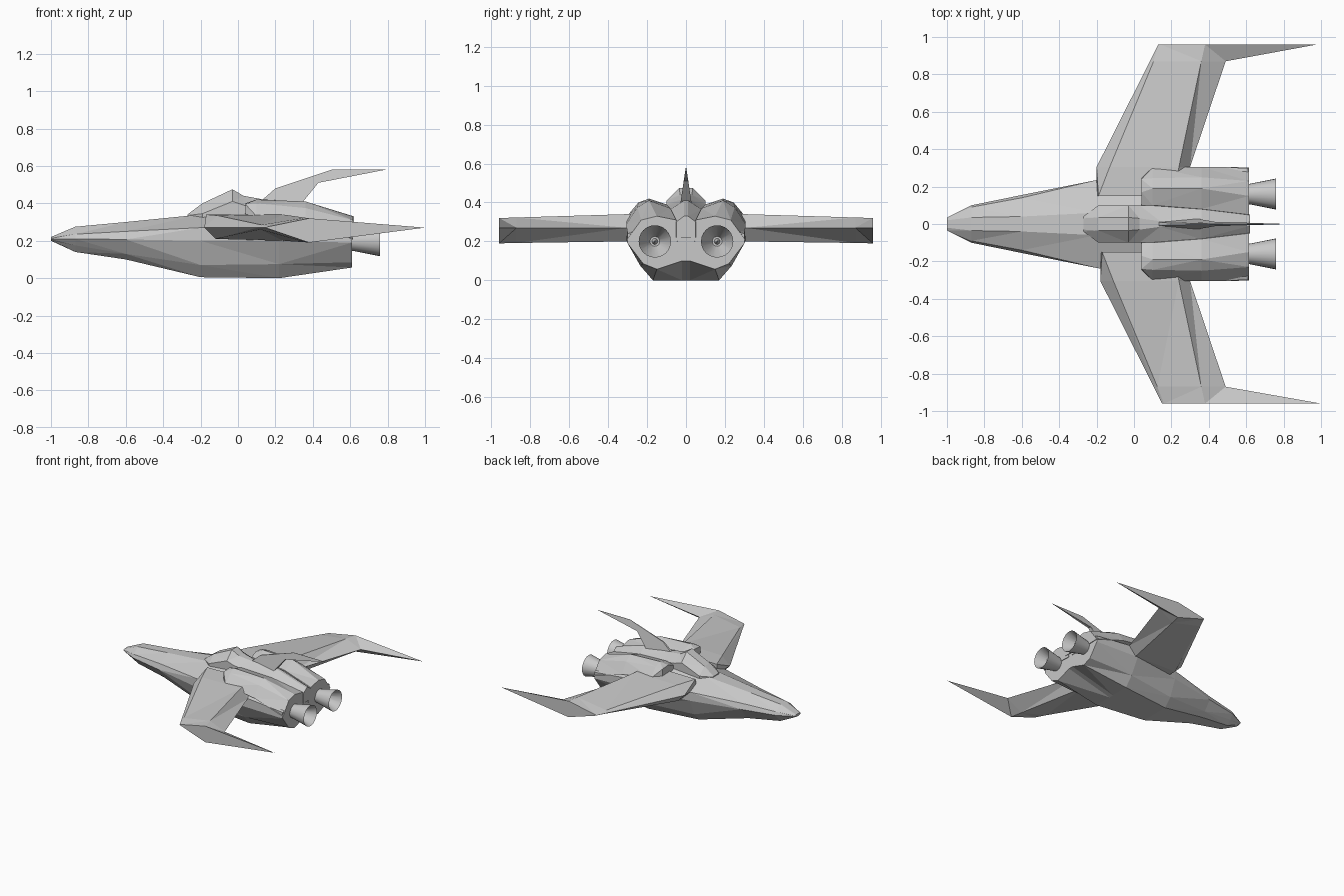
import bpy, bmesh, math

cube = bpy.data.objects.get("Cube")
if cube:
    bpy.data.objects.remove(cube, do_unlink=True)

grey = bpy.data.materials.new("hull grey")
grey.use_nodes = True
grey.diffuse_color = (0.58, 0.58, 0.58, 1)
grey.node_tree.nodes["Principled BSDF"].inputs["Base Color"].default_value = grey.diffuse_color


def loft(name, rings):
    """Skin a list of closed rings of 3D points and cap both ends."""
    bm = bmesh.new()
    loops = [[bm.verts.new(p) for p in ring] for ring in rings]
    n = len(loops[0])
    for a, b in zip(loops, loops[1:]):
        for i in range(n):
            j = (i + 1) % n
            bm.faces.new((a[i], a[j], b[j], b[i]))
    bm.faces.new(loops[0])
    bm.faces.new(loops[-1])
    bmesh.ops.triangulate(bm, faces=[f for f in bm.faces if len(f.verts) == 4])
    bmesh.ops.recalc_face_normals(bm, faces=bm.faces)
    mesh = bpy.data.meshes.new(name)
    bm.to_mesh(mesh)
    bm.free()
    mesh.materials.append(grey)
    obj = bpy.data.objects.new(name, mesh)
    bpy.context.collection.objects.link(obj)
    return obj


def mirrored_ring(x, half):
    """Full cross-section from a half profile of (y, z)."""
    return [(x, y, z) for y, z in half] + [(x, -y, z) for y, z in reversed(half)]


# Main hull, nose towards -x: keel, belly, chine, waist, shoulder, top
loft("fuselage", [mirrored_ring(x, h) for x, h in [
    (-1.0, [(.01, .2), (.02, .202), (.03, .206), (.035, .21), (.035, .213), (.02, .22)]),
    (-.87, [(.01, .14), (.035, .14), (.07, .175), (.1, .21), (.09, .235), (.035, .275)]),
    (-.6, [(.01, .1), (.06, .1), (.1, .13), (.155, .207), (.14, .25), (.04, .3)]),
    (-.2, [(.02, .005), (.12, .005), (.18, .07), (.235, .2), (.235, .27), (.06, .34)]),
    (.22, [(.02, 0), (.17, 0), (.235, .075), (.305, .2), (.305, .28), (.1, .36)]),
    (.61, [(.02, .1), (.15, .057), (.22, .085), (.3, .19), (.3, .24), (.07, .3)]),
]])

# Canopy running back into a central spine
loft("canopy_spine", [mirrored_ring(x, h) for x, h in [
    (-.27, [(.04, .32), (.04, .335), (.03, .34)]),
    (-.19, [(.1, .3), (.1, .345), (.035, .4)]),
    (-.03, [(.1, .3), (.1, .41), (.035, .475)]),
    (.03, [(.1, .3), (.1, .39), (.03, .44)]),
    (.14, [(.1, .3), (.1, .375), (.015, .42)]),
    (.36, [(.09, .3), (.08, .365), (.01, .41)]),
    (.62, [(.05, .22), (.05, .3), (.01, .33)]),
]])

# Swept tail fin, thickest at its rear root: x, z, half thickness
fin = [(.12, .41, .01), (.2, .48, .005), (.5, .58, .001), (.79, .58, .001),
       (.43, .51, .012), (.34, .4, .028)]
loft("tail_fin", [[(x, s * w, z) for x, z, w in fin] for s in (-1, 1)])

# Wing sections (x, z): lead, top front, ridge, trail, belly, belly front
wing = [
    (.15, [(-.18, .27), (-.17, .34), (.22, .345), (.3, .27), (.22, .2), (-.12, .21)]),
    (.305, [(-.18, .27), (-.11, .335), (.24, .34), (.3, .27), (.24, .2), (-.12, .21)]),
    (.87, [(.105, .27), (.125, .285), (.36, .323), (.49, .27), (.36, .192), (.12, .26)]),
    (.96, [(.15, .27), (.16, .275), (.38, .32), (1, .27), (.38, .19), (.16, .265)]),
]
# Engine housing sections (y, z)
housing = [
    (.04, [(.1, .28), (.1, .37), (.17, .4), (.24, .395), (.25, .28)]),
    (.1, [(.08, .28), (.1, .39), (.19, .42), (.245, .4), (.303, .33)]),
    (.36, [(.05, .2), (.08, .37), (.19, .41), (.25, .375), (.305, .29)]),
    (.615, [(.02, .2), (.05, .31), (.15, .33), (.23, .31), (.303, .21)]),
]
# Nozzle (x, radius): outer bell, inner cone, central spike
bell = [(.58, .05), (.62, .055), (.76, .083), (.64, .025), (.64, .015), (.71, .002)]
turns = [2 * math.pi * i / 24 for i in range(24)]

for s, tag in ((1, "far"), (-1, "near")):
    # on the +y side the leading edge and tip spike sit slightly further forward
    shift = -.02 if s > 0 else 0
    loft("wing_" + tag,
         [[(x + (shift if x < .2 or x == 1 else 0), s * y, z) for x, z in sec]
          for y, sec in wing])
    loft("engine_housing_" + tag,
         [[(x, s * y, z) for y, z in sec] for x, sec in housing])
    nozzle = loft("nozzle_" + tag, [
        [(x, s * .16 + r * math.cos(t), .2 + r * math.sin(t)) for t in turns]
        for x, r in bell])
    bpy.ops.object.select_all(action="DESELECT")
    nozzle.select_set(True)
    bpy.context.view_layer.objects.active = nozzle
    bpy.ops.object.shade_smooth_by_angle(angle=math.radians(30))
